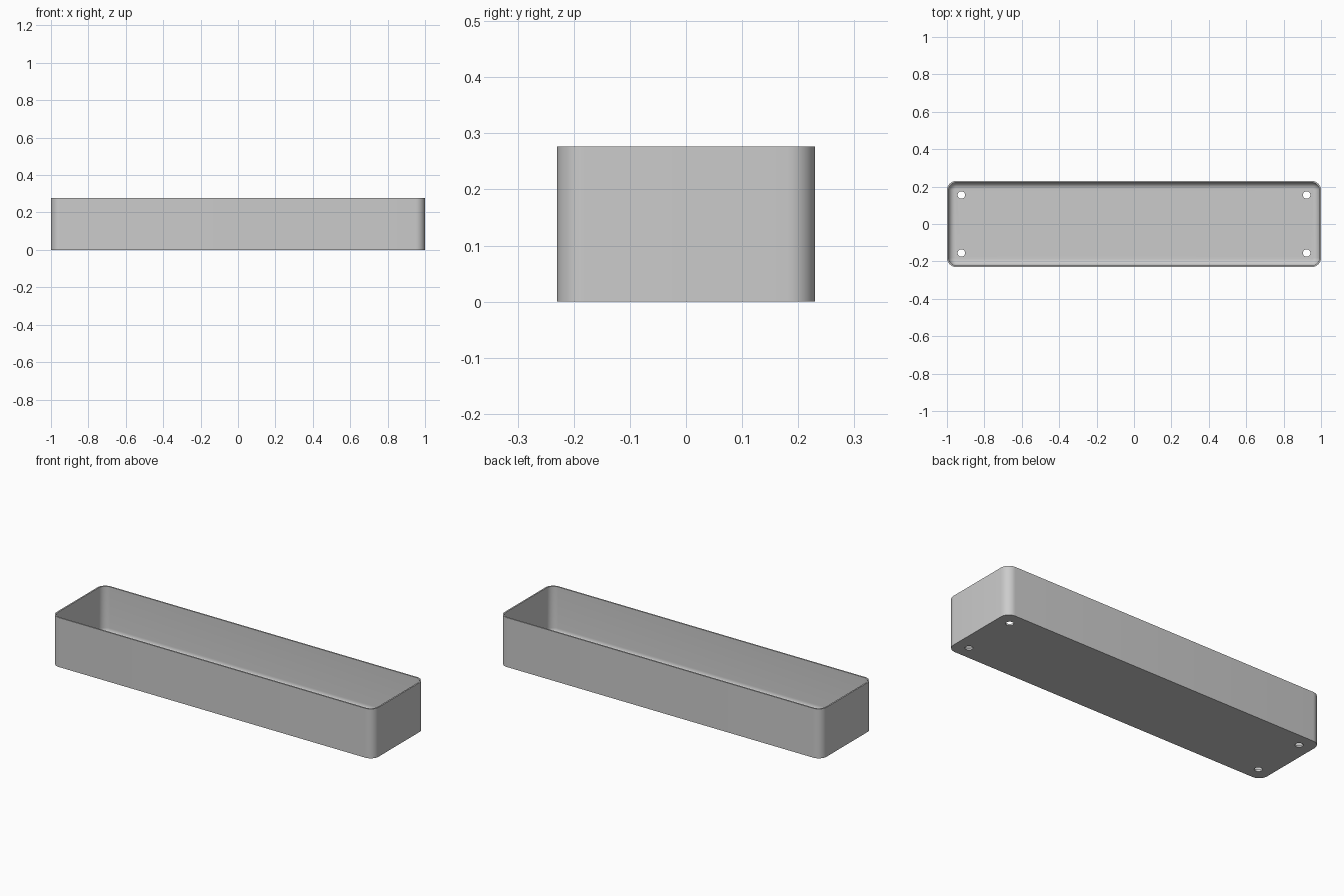
import bpy, bmesh
from math import sin, cos, pi

cube = bpy.data.objects.get("Cube")
if cube:
    bpy.data.objects.remove(cube, do_unlink=True)

HALF_X, HALF_Y, HEIGHT, CORNER = 1.0, 0.23, 0.277, 0.05
WALL, FLOOR, FILLET = 0.008, 0.01, 0.035
STEPS = 10

grey = bpy.data.materials.new("plain grey")
grey.use_nodes = True
colour = (0.6, 0.6, 0.6, 1)
grey.diffuse_color = colour
grey.node_tree.nodes["Principled BSDF"].inputs["Base Color"].default_value = colour


def ring(bm, inset, z):
    """Rounded rectangle of vertices, moved inward by inset."""
    radius = CORNER - inset
    verts = []
    for i, (sx, sy) in enumerate([(1, 1), (-1, 1), (-1, -1), (1, -1)]):
        for k in range(STEPS + 1):
            a = (i + k / STEPS) * pi / 2
            verts.append(bm.verts.new((sx * (HALF_X - CORNER) + radius * cos(a),
                                       sy * (HALF_Y - CORNER) + radius * sin(a), z)))
    return verts


# Tray shell: outer wall, rim, inner wall and rounded floor edge
bm = bmesh.new()
profile = [(0, 0), (0, HEIGHT), (WALL, HEIGHT)]
for k in range(9):
    a = k / 8 * pi / 2
    profile.append((WALL + FILLET * (1 - cos(a)), FLOOR + FILLET * (1 - sin(a))))
rings = [ring(bm, inset, z) for inset, z in profile]
for low, high in zip(rings, rings[1:]):
    for j in range(len(low)):
        n = (j + 1) % len(low)
        bm.faces.new((low[j], low[n], high[n], high[j]))
bm.faces.new(rings[0])
bm.faces.new(rings[-1])
bmesh.ops.recalc_face_normals(bm, faces=bm.faces)
mesh = bpy.data.meshes.new("tray")
bm.to_mesh(mesh)
bm.free()
mesh.materials.append(grey)
tray = bpy.data.objects.new("tray", mesh)
bpy.context.collection.objects.link(tray)

# Drain holes through the four floor corners
cutters = []
for sx in (-1, 1):
    for sy in (-1, 1):
        bpy.ops.mesh.primitive_cylinder_add(vertices=32, radius=0.02, depth=0.1,
                                            location=(sx * 0.923, sy * 0.155, 0))
        cutter = bpy.context.object
        cutter.name = "drain_hole_cutter"
        cutter.hide_render = True
        cutter.data.materials.append(grey)
        cutters.append(cutter)
        cut = tray.modifiers.new("drain_hole", "BOOLEAN")
        cut.object = cutter
        cut.operation = "DIFFERENCE"
        cut.solver = "EXACT"

bpy.ops.object.select_all(action="DESELECT")
tray.select_set(True)
bpy.context.view_layer.objects.active = tray
for name in [m.name for m in tray.modifiers]:
    bpy.ops.object.modifier_apply(modifier=name)
for cutter in cutters:
    bpy.data.objects.remove(cutter, do_unlink=True)
bpy.ops.object.shade_smooth_by_angle(angle=pi / 6)
